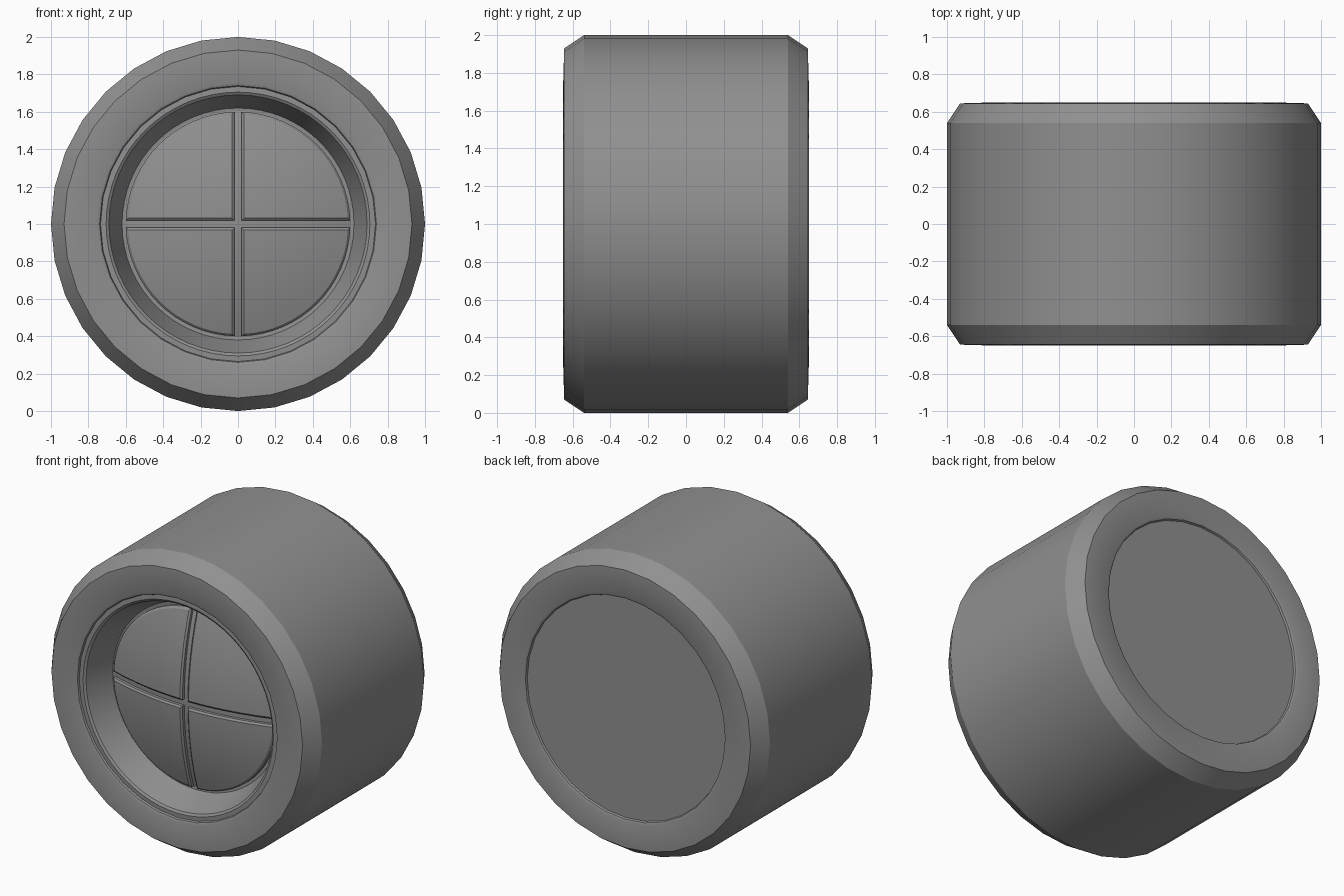
import bpy, bmesh, math

if "Cube" in bpy.data.objects:
    bpy.data.objects.remove(bpy.data.objects["Cube"])

grey = bpy.data.materials.new("mid grey")
grey.diffuse_color = (0.28, 0.28, 0.28, 1)
grey.use_nodes = True
grey.node_tree.nodes["Principled BSDF"].inputs["Base Color"].default_value = grey.diffuse_color


def finish(bm, name):
    """Weld, shade smooth with sharp edges and link the part, lifted to z = 1."""
    bmesh.ops.remove_doubles(bm, verts=bm.verts, dist=1e-5)
    bmesh.ops.recalc_face_normals(bm, faces=bm.faces)
    for f in bm.faces:
        f.smooth = True
    for e in bm.edges:
        e.smooth = len(e.link_faces) == 2 and e.calc_face_angle(0) < math.radians(28)
    mesh = bpy.data.meshes.new(name)
    bm.to_mesh(mesh)
    bm.free()
    mesh.materials.append(grey)
    ob = bpy.data.objects.new(name, mesh)
    ob.location.z = 1
    bpy.context.collection.objects.link(ob)
    return ob


def lathe(name, profile, sides):
    """Spin (radius, y) points around the y axis."""
    bm = bmesh.new()
    rings = []
    for r, y in profile:
        rings.append([bm.verts.new((r * math.cos(2 * math.pi * i / sides), y,
                                    r * math.sin(2 * math.pi * i / sides)))
                      for i in range(sides)])
    for a, b in zip(rings, rings[1:]):
        for i in range(sides):
            j = (i + 1) % sides
            bm.faces.new((a[i], a[j], b[j], b[i]))
    return finish(bm, name)


def dome(r, apex):
    return apex + 0.10 * (r / 0.6) ** 2


# Outer barrel with chamfered rims and small rounded lips at both openings
lathe("barrel", [(0.735, -0.63), (0.74, -0.643), (0.755, -0.65), (0.93, -0.645),
                 (1.0, -0.54), (1.0, 0.54), (0.93, 0.645), (0.755, 0.65),
                 (0.74, 0.643), (0.735, 0.63)], 32)

# Flat plate closing the back
lathe("back_plate", [(0.737, 0.63), (0, 0.63)], 32)

# Front bezel, sloping down to the recess
lathe("bezel", [(0.74, -0.63), (0.705, -0.632), (0.69, -0.622),
                (0.62, -0.44), (0.59, -0.437)], 64)

# Domed floor seen between the panels
lathe("dome_floor", [(0.62 * i / 8, dome(0.62 * i / 8, -0.54)) for i in range(9)], 64)

# Four raised quarter panels with bevelled edges
NU, NT, GAP, RAD, BEV = 8, 16, 0.02, 0.60, 0.012


def panel_point(i, j, gap, rad, sink, sx, sz):
    a = math.asin(gap / rad)
    t = a + (math.pi / 2 - 2 * a) * j / NT
    u = i / NU
    x = gap + u * (rad * math.cos(t) - gap)
    z = gap + u * (rad * math.sin(t) - gap)
    return (sx * x, dome(math.hypot(x, z), -0.57) + sink, sz * z)


def panel(name, sx, sz):
    bm = bmesh.new()
    grid = [[bm.verts.new(panel_point(i, j, GAP + BEV, RAD - BEV, 0, sx, sz))
             for j in range(NT + 1)] for i in range(NU + 1)]
    for i in range(NU):
        for j in range(NT):
            if i == 0:
                bm.faces.new((grid[0][0], grid[1][j], grid[1][j + 1]))
            else:
                bm.faces.new((grid[i][j], grid[i + 1][j],
                              grid[i + 1][j + 1], grid[i][j + 1]))
    # outline: along one straight side, round the arc, back down the other
    outline = ([(i, 0) for i in range(NU)] + [(NU, j) for j in range(NT)]
               + [(i, NT) for i in range(NU, 0, -1)])
    prev = [grid[i][j] for i, j in outline]
    for sink in (0.01, 0.05):
        ring = [bm.verts.new(panel_point(i, j, GAP, RAD, sink, sx, sz))
                for i, j in outline]
        for k in range(len(ring)):
            m = (k + 1) % len(ring)
            bm.faces.new((prev[k], prev[m], ring[m], ring[k]))
        prev = ring
    bmesh.ops.delete(bm, geom=[v for v in bm.verts if not v.link_faces], context='VERTS')
    finish(bm, name)


for sx, side in ((-1, "left"), (1, "right")):
    for sz, level in ((-1, "lower"), (1, "upper")):
        panel(f"{level}_{side}_panel", sx, sz)
